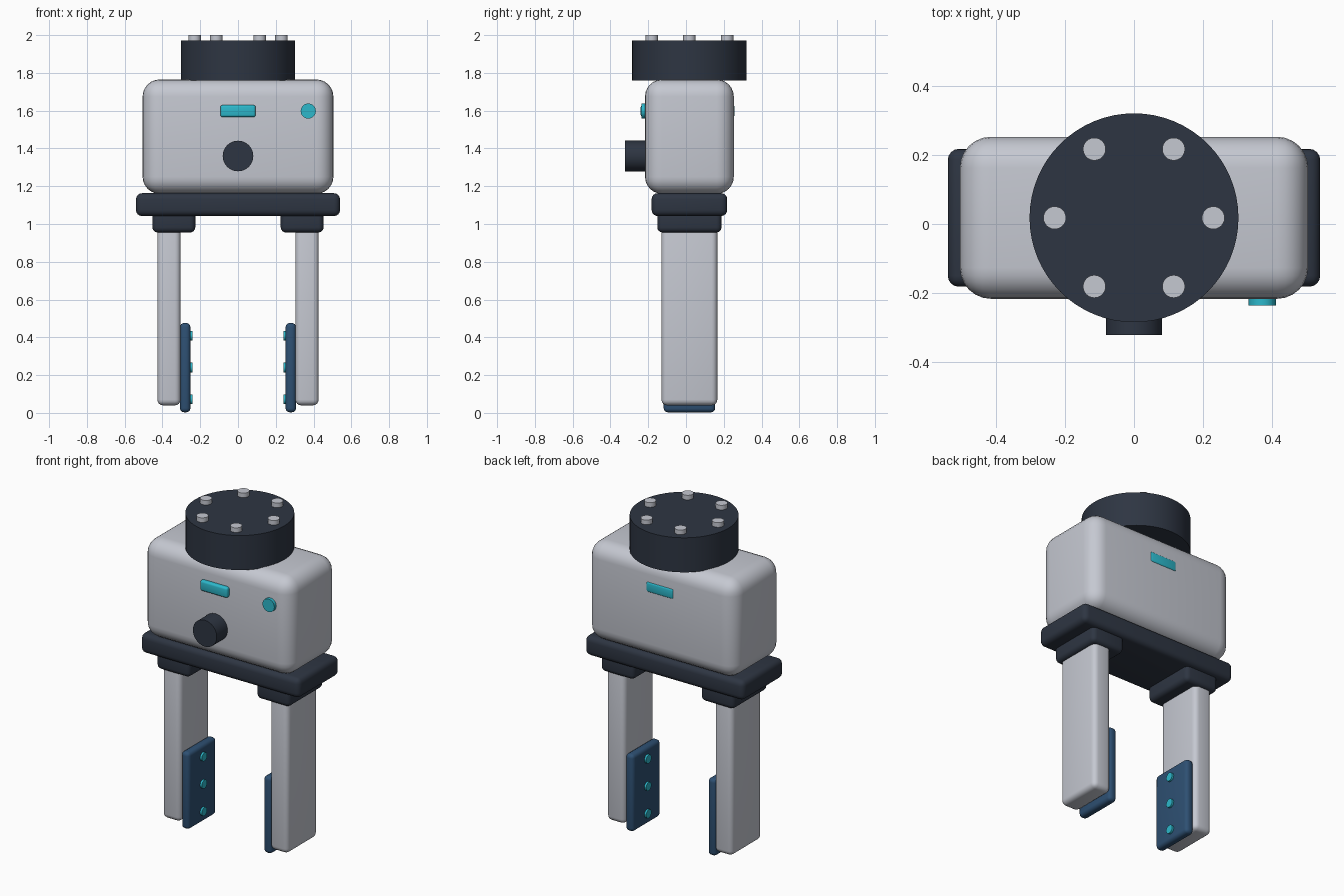
import bpy, bmesh, math
from mathutils import Matrix, Vector

if "Cube" in bpy.data.objects:
    bpy.data.objects.remove(bpy.data.objects["Cube"])

CY = 0.018  # depth centre of the main parts


def material(name, rgb):
    m = bpy.data.materials.new(name)
    m.diffuse_color = (*rgb, 1)
    m.use_nodes = True
    m.node_tree.nodes["Principled BSDF"].inputs["Base Color"].default_value = m.diffuse_color
    return m


GREY = material("light grey", (0.56, 0.58, 0.64))
DARK = material("dark slate", (0.027, 0.036, 0.055))
NAVY = material("navy rubber", (0.027, 0.08, 0.17))
CYAN = material("cyan", (0.026, 0.48, 0.60))


def finish(bm, name, mat, mirror=False):
    me = bpy.data.meshes.new(name)
    bm.to_mesh(me)
    bm.free()
    ob = bpy.data.objects.new(name, me)
    bpy.context.collection.objects.link(ob)
    me.materials.append(mat)
    bpy.ops.object.select_all(action='DESELECT')
    bpy.context.view_layer.objects.active = ob
    ob.select_set(True)
    bpy.ops.object.shade_smooth_by_angle(angle=math.radians(35))
    if mirror:
        ob.modifiers.new("Mirror", 'MIRROR')
    return ob


def box(name, mat, x, y, z, bevel, segments=4, mirror=False):
    """Rounded box from (min, max) ranges."""
    lo, hi = Vector((x[0], y[0], z[0])), Vector((x[1], y[1], z[1]))
    bm = bmesh.new()
    bmesh.ops.create_cube(bm, size=1, matrix=Matrix.Translation((lo + hi) / 2)
                          @ Matrix.Diagonal((*(hi - lo), 1)))
    bmesh.ops.bevel(bm, geom=bm.edges[:], offset=bevel, segments=segments,
                    profile=0.5, affect='EDGES', clamp_overlap=True)
    return finish(bm, name, mat, mirror)


def rod(name, mat, start, end, r, sides=32, mirror=False):
    """Cylinder between two points."""
    a, b = Vector(start), Vector(end)
    d = b - a
    bm = bmesh.new()
    bmesh.ops.create_cone(bm, cap_ends=True, segments=sides, radius1=r, radius2=r,
                          depth=d.length, matrix=Matrix.Translation((a + b) / 2)
                          @ d.to_track_quat('Z', 'Y').to_matrix().to_4x4())
    return finish(bm, name, mat, mirror)


def deep(half):
    return (CY - half, CY + half)


# Housing and rail
box("housing", GREY, (-0.505, 0.505), deep(0.235), (1.16, 1.765), 0.09, 6)
box("guide_rail", DARK, (-0.54, 0.54), deep(0.2), (1.042, 1.163), 0.032)

# Mounting flange with a ring of bolts
rod("mounting_flange", DARK, (0, CY, 1.76), (0, CY, 1.972), 0.303, 64)
for i in range(6):
    a = i * math.pi / 3
    px, py = 0.23 * math.cos(a), CY + 0.23 * math.sin(a)
    rod(f"flange_bolt_{i + 1}", GREY, (px, py, 1.95), (px, py, 2.0), 0.033, 24)

# Front and back details
box("front_status_light", CYAN, (-0.093, 0.093), (-0.24, -0.2), (1.566, 1.63), 0.012, 3)
box("back_status_light", CYAN, (-0.093, 0.093), (0.22, 0.258), (1.566, 1.63), 0.012, 3)
rod("front_button", CYAN, (0.372, -0.2, 1.598), (0.372, -0.236, 1.598), 0.04)
rod("cable_port", DARK, (0, -0.18, 1.36), (0, -0.322, 1.36), 0.081, 40)

# Jaws, mirrored left and right
box("jaw_carriage", DARK, (0.226, 0.453), deep(0.17), (0.955, 1.08), 0.028, mirror=True)
box("jaw_finger", GREY, (0.304, 0.427), deep(0.148), (0.04, 0.99), 0.03, mirror=True)
box("grip_pad", NAVY, (0.252, 0.307), deep(0.136), (0.003, 0.476), 0.022, mirror=True)
for i, z in enumerate((0.072, 0.24, 0.408)):
    rod(f"pad_stud_{i + 1}", CYAN, (0.27, CY, z), (0.24, CY, z), 0.026, 24, mirror=True)
